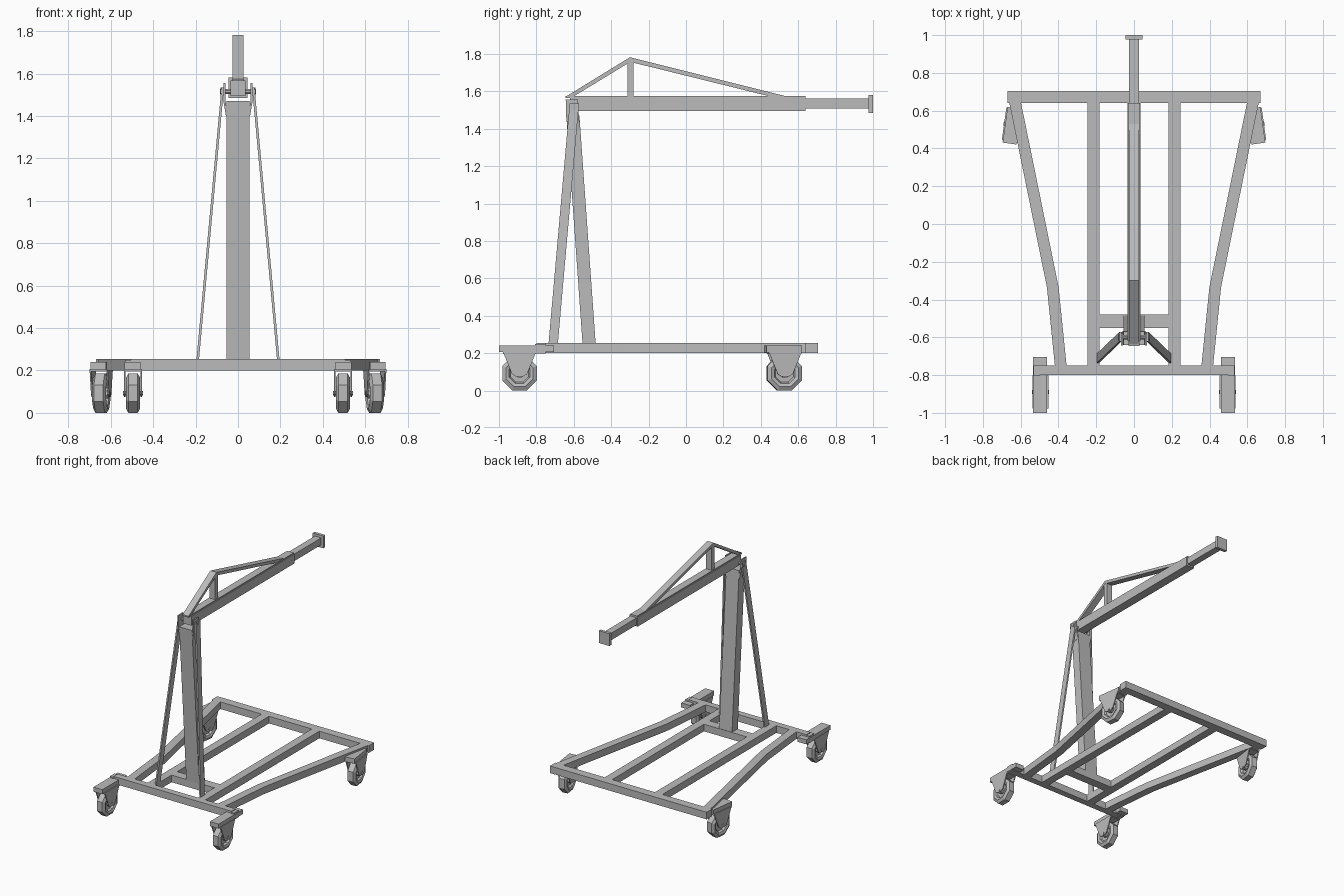
import bpy, bmesh, math
from mathutils import Vector, Matrix

cube = bpy.data.objects.get("Cube")
if cube:
    bpy.data.objects.remove(cube, do_unlink=True)

steel = bpy.data.materials.new("grey_steel")
steel.use_nodes = True
GREY = (0.5, 0.5, 0.5, 1)
steel.diffuse_color = GREY
steel.node_tree.nodes["Principled BSDF"].inputs["Base Color"].default_value = GREY


def finish(name, bm, place=None):
    bmesh.ops.recalc_face_normals(bm, faces=bm.faces)
    if place:
        bm.transform(place)
    mesh = bpy.data.meshes.new(name)
    bm.to_mesh(mesh)
    bm.free()
    mesh.materials.append(steel)
    obj = bpy.data.objects.new(name, mesh)
    bpy.context.collection.objects.link(obj)
    return obj


def loft(name, rings, place=None):
    """Skin matching closed rings and cap both ends."""
    bm = bmesh.new()
    loops = [[bm.verts.new(p) for p in ring] for ring in rings]
    n = len(loops[0])
    for a, b in zip(loops, loops[1:]):
        for i in range(n):
            j = (i + 1) % n
            bm.faces.new((a[i], a[j], b[j], b[i]))
    bm.faces.new(loops[0])
    bm.faces.new(loops[-1])
    return finish(name, bm, place)


def box(name, x, y, z, place=None):
    ring = lambda h: [(x[0], y[0], h), (x[1], y[0], h), (x[1], y[1], h), (x[0], y[1], h)]
    return loft(name, [ring(z[0]), ring(z[1])], place)


def side_plate(name, yz, x0, x1, place=None):
    """Profile in the side plane, extruded across x."""
    return loft(name, [[(x, y, z) for y, z in yz] for x in (x0, x1)], place)


def rect(x, y, z, w, d):
    return [(x - w, y - d, z), (x + w, y - d, z), (x + w, y + d, z), (x - w, y + d, z)]


def octagon(x, r):
    step = math.pi / 4
    return [(x, r * math.cos((i + .5) * step), r * math.sin((i + .5) * step)) for i in range(8)]


def caster(prefix, place):
    """Swivel caster; local origin on the floor below the axle."""
    at = place @ Matrix.Translation((0, 0, .093))
    # tyre with bevelled shoulders and dished sides
    section = [(-.012, .052), (-.028, .06), (-.034, .078), (-.022, .1),
               (.022, .1), (.034, .078), (.028, .06), (.012, .052)]
    loft(prefix + "_wheel", [octagon(x, r) for x, r in section], at)
    loft(prefix + "_hub", [octagon(-.034, .026), octagon(.034, .026)], at)
    loft(prefix + "_axle", [octagon(-.046, .012), octagon(.046, .012)], at)
    # tapered fork cheeks and crown
    cheek = [(-.088, .205), (.088, .205), (.04, .088), (.02, .075), (-.02, .075), (-.04, .088)]
    for name, x in (("left", .036), ("right", -.043)):
        side_plate(f"{prefix}_{name}_cheek", cheek, x, x + .007, place)
    box(prefix + "_crown", (-.043, .043), (-.088, .088), (.196, .208), place)


# base frame
LOW, TOP = .2, .255
H = (LOW, TOP)
box("rear_beam", (-.505, .505), (-.8, -.75), H)
box("front_beam", (-.67, .67), (.64, .705), H)
box("mast_cross_beam", (-.185, .185), (-.55, -.48), H)

for side, s in (("left", 1), ("right", -1)):
    box(side + "_inner_rail", sorted((s * .183, s * .247)), (-.75, .64), H)
    # bent outer rail
    path = [(.388, -.75), (.43, -.335), (.637, .68)]
    loft(side + "_outer_rail",
         [[(s * (x + dx), y, z) for dx, z in ((-.031, LOW), (.031, LOW), (.031, TOP), (-.031, TOP))]
          for x, y in path])

    # rear caster with its mounting arm and beam clamp
    box(side + "_rear_caster_arm", sorted((s * .46, s * .535)), (-1, -.705), (.205, .24))
    box(side + "_beam_clamp", sorted((s * .5, s * .532)), (-.806, -.75), (.198, .25))
    caster(side + "_rear", Matrix.Translation((s * .495, -.89, 0)))

    # front caster, slightly swivelled under its mounting plate
    spot = Matrix.Translation((s * .645, .525, 0)) @ Matrix.Rotation(s * math.radians(8), 4, "Z")
    box(side + "_front_caster_plate", (-.037, .037), (-.1, .09), (.203, .24), spot)
    caster(side + "_front", spot)

    # flat diagonal brace from frame to mast head
    loft(side + "_mast_brace", [rect(s * .19, -.71, .25, .006, .025),
                                rect(s * .072, -.597, 1.535, .006, .025)])
    # fork ear flaring out from the mast head
    loft(side + "_mast_ear", [rect(s * .052, -.6, 1.4, .005, .033),
                              rect(s * .064, -.607, 1.47, .005, .034),
                              rect(s * .064, -.61, 1.555, .005, .033)])

# leaning mast
loft("mast", [rect(0, -.518, .25, .055, .035), rect(0, -.605, 1.47, .055, .035)])

# pivot pin through ears and boom
pin = Matrix.Translation((0, -.6, 1.515))
loft("pivot_pin", [octagon(-.085, .012), octagon(.085, .012)], pin)
for side, s in (("left", 1), ("right", -1)):
    loft(side + "_pin_nut", [octagon(s * .07, .02), octagon(s * .083, .02)], pin)

# telescopic boom
box("boom_outer_tube", (-.035, .035), (-.62, .64), (1.495, 1.567))
box("boom_top_strip", (-.029, .029), (-.645, .64), (1.565, 1.575))
box("boom_inner_tube", (-.027, .027), (.6, .98), (1.507, 1.561))
box("boom_end_plate", (-.045, .045), (.977, 1), (1.485, 1.58))

# truss over the boom
truss = [(-.645, 1.57), (-.3, 1.782), (.55, 1.57), (.46, 1.57), (-.298, 1.757), (-.605, 1.57)]
side_plate("boom_truss", truss, -.026, .026)
box("truss_post", (-.024, .024), (-.313, -.28), (1.57, 1.765))
